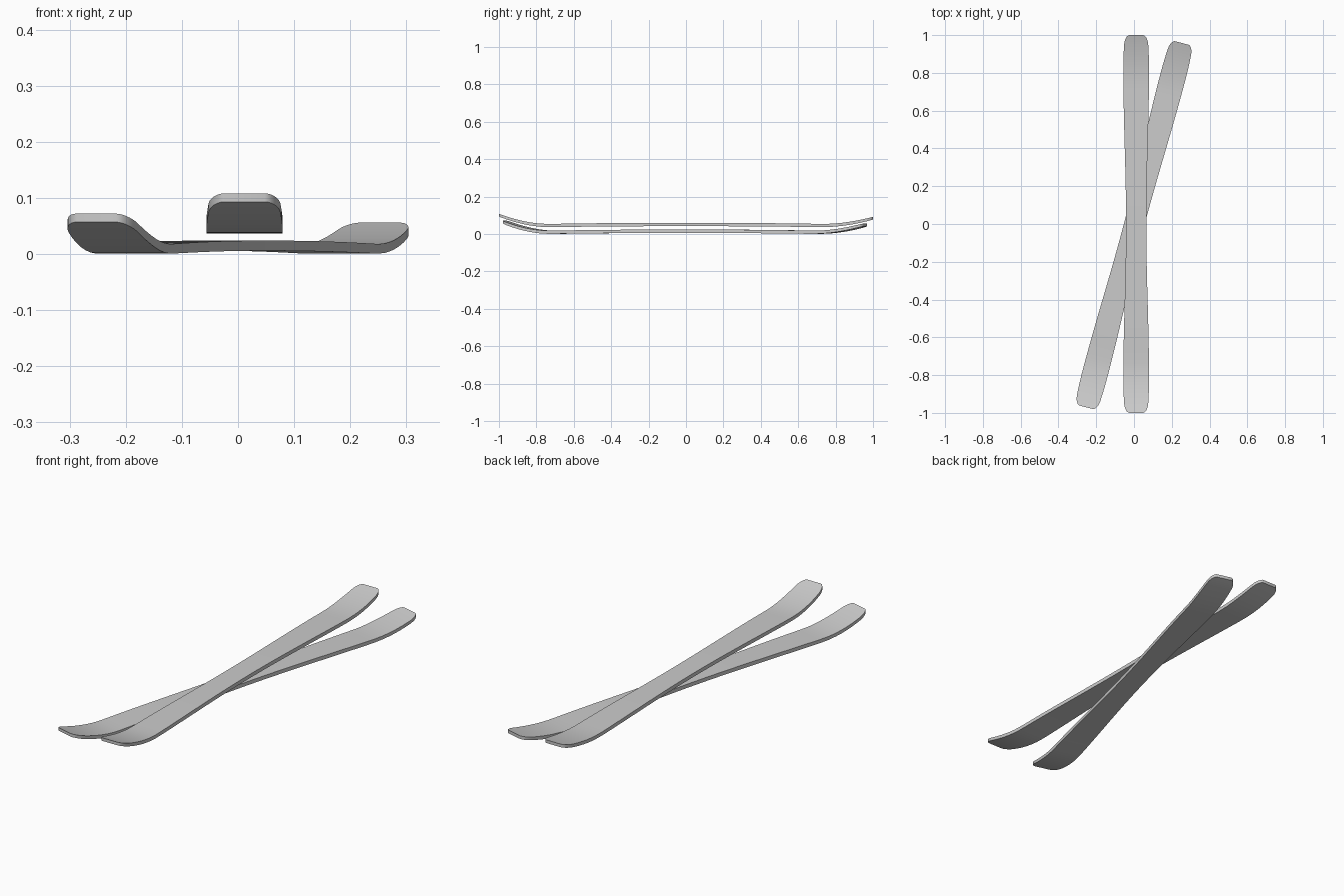
import bpy, bmesh, math

if "Cube" in bpy.data.objects:
    bpy.data.objects.remove(bpy.data.objects["Cube"], do_unlink=True)

# Single light grey finish
grey = bpy.data.materials.new("light grey")
grey.use_nodes = True
colour = (0.6, 0.6, 0.6, 1)
grey.diffuse_color = colour
grey.node_tree.nodes["Principled BSDF"].inputs["Base Color"].default_value = colour

THICK = 0.018
FRONT_RISE, BACK_RISE = 0.056, 0.04
CORNER = 0.05


def half_width(s, length):
    """Side-cut outline: narrow waist, wide shoulders, rounded tip corners."""
    a = abs(s)
    w = 0.0535 + 0.0145 * math.sin(min(a / 0.82, 1) * math.pi / 2) ** 2
    if a > 0.82:
        w -= 0.008 * ((a - 0.82) / 0.18) ** 2
    d = a * length - (length - CORNER)
    if d > 0:
        w -= 0.024 * (1 - math.sqrt(max(0, 1 - (d / CORNER) ** 2)))
    return w


def height(s):
    """Slight camber under the waist, upturned ends."""
    a = abs(s)
    z = 0.005 * max(0, 1 - (a / 0.7) ** 2)
    t = max(0, (a - 0.74) / 0.26)
    return z + (FRONT_RISE if s < 0 else BACK_RISE) * t ** 1.8


def ski(name, length, location, angle):
    # Stations get denser toward both ends
    n = 60
    stations = [math.sin(math.pi / 2 * (2 * i / n - 1)) for i in range(n + 1)]
    bm = bmesh.new()
    rings = []
    for s in stations:
        w, z = half_width(s, length), height(s)
        th = THICK - 0.003 * abs(s) ** 4
        y = s * length
        ring = [(-w, y, z), (w, y, z), (w, y, z + th), (-w, y, z + th)]
        rings.append([bm.verts.new(p) for p in ring])
    for a, b in zip(rings, rings[1:]):
        for i in range(4):
            j = (i + 1) % 4
            bm.faces.new((a[i], a[j], b[j], b[i]))
    bm.faces.new(rings[0])
    bm.faces.new(rings[-1])
    bmesh.ops.recalc_face_normals(bm, faces=bm.faces)
    mesh = bpy.data.meshes.new(name)
    bm.to_mesh(mesh)
    bm.free()
    mesh.materials.append(grey)
    obj = bpy.data.objects.new(name, mesh)
    bpy.context.collection.objects.link(obj)
    obj.location = location
    obj.rotation_euler.z = angle
    bpy.ops.object.select_all(action="DESELECT")
    obj.select_set(True)
    bpy.context.view_layer.objects.active = obj
    bpy.ops.object.shade_smooth_by_angle(angle=math.radians(35))


ski("upper_ski", 1.0, (0.0115, 0, 0.037), 0)
ski("lower_ski", 0.997, (0, -0.006, 0.001), -math.radians(14.7))
